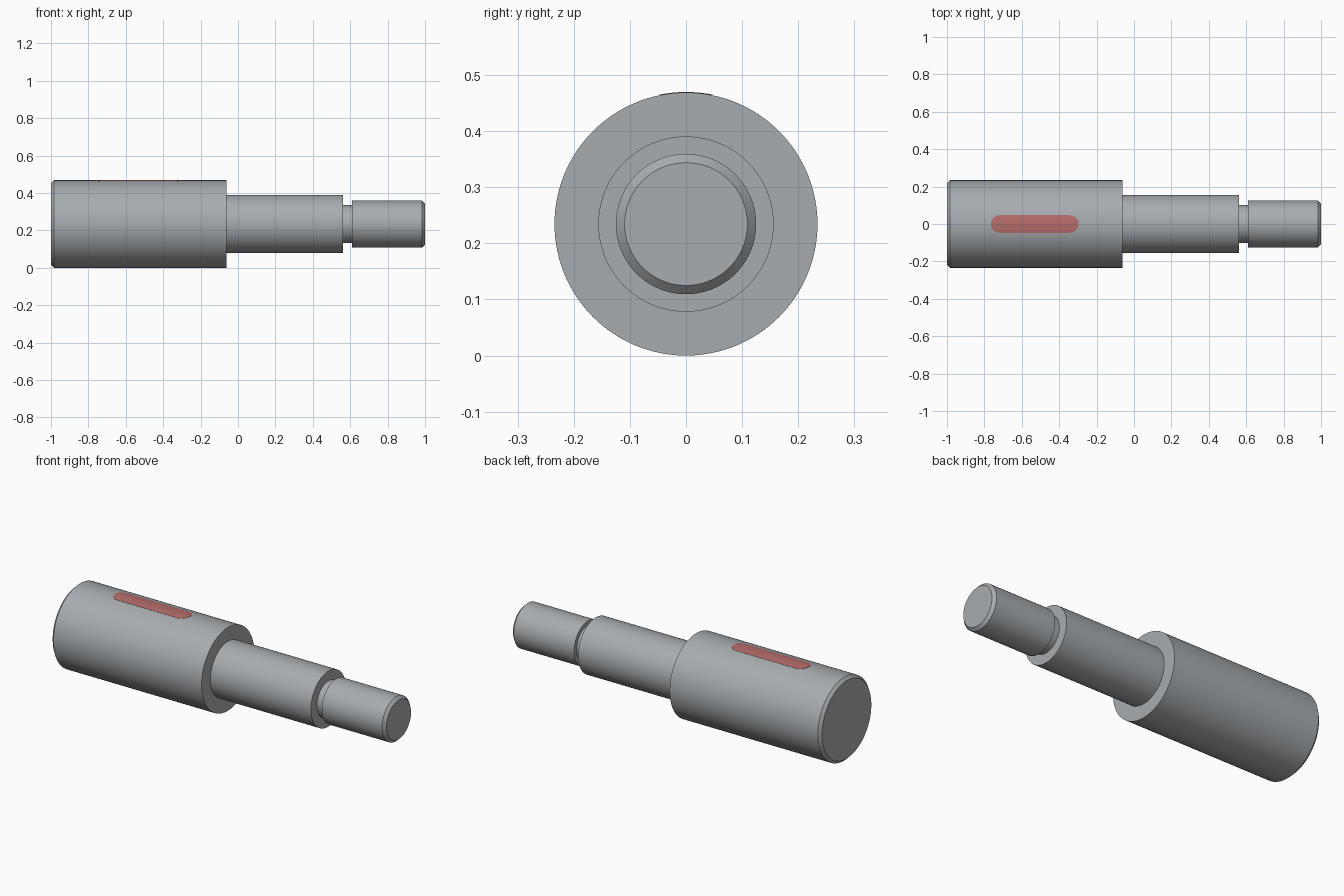
import bpy, bmesh, math

if "Cube" in bpy.data.objects:
    bpy.data.objects.remove(bpy.data.objects["Cube"])

U = 2 / 128            # drawing unit: the shaft is 128 units long
R = 15 * U             # largest radius, also the axis height
SEGS = 128


def material(name, rgb):
    m = bpy.data.materials.new(name)
    m.diffuse_color = (*rgb, 1)
    m.use_nodes = True
    m.node_tree.nodes["Principled BSDF"].inputs["Base Color"].default_value = m.diffuse_color
    return m


def add_object(name, bm, mat):
    bmesh.ops.recalc_face_normals(bm, faces=bm.faces)
    mesh = bpy.data.meshes.new(name)
    bm.to_mesh(mesh)
    bm.free()
    ob = bpy.data.objects.new(name, mesh)
    bpy.context.collection.objects.link(ob)
    ob.location.z = R
    mesh.materials.append(mat)
    bpy.ops.object.select_all(action='DESELECT')
    ob.select_set(True)
    bpy.context.view_layer.objects.active = ob
    bpy.ops.object.shade_smooth_by_angle(angle=math.radians(30))
    return ob


steel = material("steel grey", (0.39, 0.415, 0.435))
red = material("keyway red", (0.47, 0.155, 0.145))

# Stepped shaft: (position along axis, radius) profile turned about x
profile = [(0, 14), (1, 15), (60, 15), (60, 10), (100, 10), (100, 6.5),
           (103, 6.5), (103, 8), (127, 8), (128, 7)]
bm = bmesh.new()
rings = []
for x, r in profile:
    rings.append([bm.verts.new((-1 + x * U,
                                r * U * math.sin(math.tau * i / SEGS),
                                r * U * math.cos(math.tau * i / SEGS)))
                  for i in range(SEGS)])
for a, b in zip(rings, rings[1:]):
    for i in range(SEGS):
        j = (i + 1) % SEGS
        bm.faces.new((a[i], a[j], b[j], b[i]))
bm.faces.new(rings[0])
bm.faces.new(rings[-1])
add_object("stepped_shaft", bm, steel)

# Keyway marking: round-ended patch hugging the top of the large step
bm = bmesh.new()
x_mid, half_straight, half_width = -1 + 30 * U, 12 * U, 3 * U
patch_r = R + 0.001
rows = []
for k in range(25):
    t = math.pi * (k / 24 - 0.5)
    y = half_width * math.sin(t)
    reach = half_straight + half_width * math.cos(t)
    z = math.sqrt(patch_r ** 2 - y ** 2)
    rows.append([bm.verts.new((x_mid + s * reach, y, z)) for s in (-1, 1)])
for a, b in zip(rows, rows[1:]):
    bm.faces.new((a[0], a[1], b[1], b[0]))
# give the patch a thin body reaching just into the shaft
ret = bmesh.ops.extrude_face_region(bm, geom=bm.faces[:], use_keep_orig=True)
bmesh.ops.translate(bm, vec=(0, 0, -0.003),
                    verts=[g for g in ret["geom"] if isinstance(g, bmesh.types.BMVert)])
add_object("keyway_marking", bm, red)
